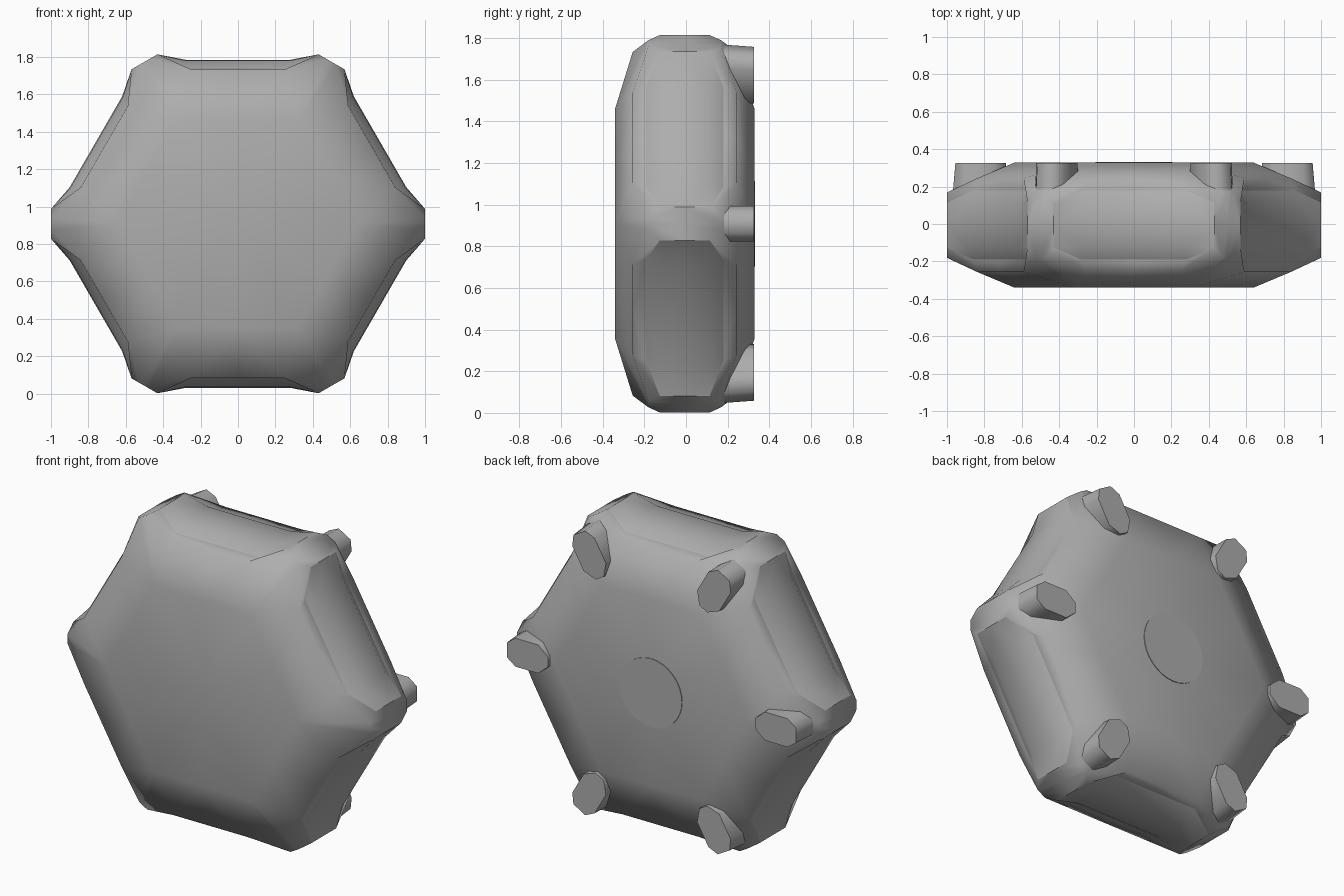
import bpy, bmesh, math
from mathutils import Vector

if "Cube" in bpy.data.objects:
    bpy.data.objects.remove(bpy.data.objects["Cube"])

CZ = 0.908   # height of the hexagon centre
SY = -0.006  # small shift toward the front

grey = bpy.data.materials.new("dark_grey")
grey.diffuse_color = (0.42, 0.42, 0.42, 1)
grey.use_nodes = True
grey.node_tree.nodes["Principled BSDF"].inputs["Base Color"].default_value = grey.diffuse_color


def finish(name, bm, angle, outward=False):
    bmesh.ops.remove_doubles(bm, verts=bm.verts, dist=0.0005)
    bm.normal_update()
    if outward:
        for f in bm.faces:
            if f.normal.dot(f.calc_center_median()) < 0:
                f.normal_flip()
    else:
        bmesh.ops.recalc_face_normals(bm, faces=bm.faces)
    me = bpy.data.meshes.new(name)
    bm.to_mesh(me)
    bm.free()
    ob = bpy.data.objects.new(name, me)
    ob.location = (0, SY, CZ)
    me.materials.append(grey)
    bpy.context.collection.objects.link(ob)
    bpy.context.view_layer.objects.active = ob
    ob.select_set(True)
    bpy.ops.object.shade_smooth_by_angle(angle=math.radians(angle))
    ob.select_set(False)
    return ob


def turn(t, a, y, ang):
    # t runs along a hexagon side, a is the distance outward from the centre
    c, s = math.cos(ang), math.sin(ang)
    return Vector((t * c + a * s, y, a * c - t * s))


# Key points of one quarter of one hexagon side: (along, outward, depth)
P = dict(
    C=(0, 0, .334), A0=(0, .554, .334), A1=(.32, .554, .334),
    B0=(0, .825, .25), B1=(.25, .825, .25),
    P0=(0, .83, .185), P1=(.28, .83, .185),
    Q1=(.431, .906, .12), Q0=(.431, .906, 0),
    K=(.474, .881, .175), M1=(.5, .866, .175), M0=(.5, .866, 0),
    R0=(0, .872, .115), R1=(.28, .872, .115), R2=(0, .877, 0), R3=(.28, .877, 0))
SHELL = ["C A0 A1", "A0 B0 B1 A1", "B0 P0 P1 B1", "A1 B1 K", "A1 K M1",
         "B1 P1 Q1 K", "Q1 Q0 M0 M1 K"]
PANEL = ["P0 R0 R1 P1", "P1 R1 Q1", "R1 R3 Q0 Q1", "R0 R2 R3 R1"]


def add_faces(bm, faces, sides):
    for k in sides:
        for mt in (1, -1):
            for my in (1, -1):
                for f in faces:
                    pts = [P[n] for n in f.split()]
                    bm.faces.new([bm.verts.new(turn(t * mt, a, y * my, k * math.pi / 3))
                                  for t, a, y in pts])


# Hexagonal body
bm = bmesh.new()
add_faces(bm, SHELL, range(6))
finish("body", bm, 120, True)

# Bulged panel on each of the six sides
for k in range(6):
    bm = bmesh.new()
    add_faces(bm, PANEL, [k])
    finish(f"side_panel_{k + 1}", bm, 80, True)

# Short tapered pegs on the back, one at each corner
half = [(.685, .03), (.75, .085), (.9, .085), (.955, .045)]
outline = half + [(r, -s) for r, s in reversed(half)]
for k in range(6):
    bm = bmesh.new()
    ang = math.pi / 6 + k * math.pi / 3
    rings = []
    for y, grow in ((.15, 1.12), (.332, 1.0)):
        rings.append([bm.verts.new(turn(s, .825 + (r - .825) * grow, y, ang))
                      for r, s in outline])
    n = len(outline)
    for i in range(n):
        j = (i + 1) % n
        bm.faces.new((rings[0][i], rings[0][j], rings[1][j], rings[1][i]))
    bm.faces.new(rings[0])
    bm.faces.new(rings[1])
    finish(f"back_peg_{k + 1}", bm, 75)

# Thin round plate in the middle of the back
bpy.ops.mesh.primitive_cylinder_add(vertices=32, radius=.205, depth=.02,
                                    location=(0, .322, CZ), rotation=(math.pi / 2, 0, 0))
plate = bpy.context.object
plate.name = "back_plate"
plate.data.materials.append(grey)
bpy.ops.object.shade_smooth_by_angle(angle=math.radians(40))
